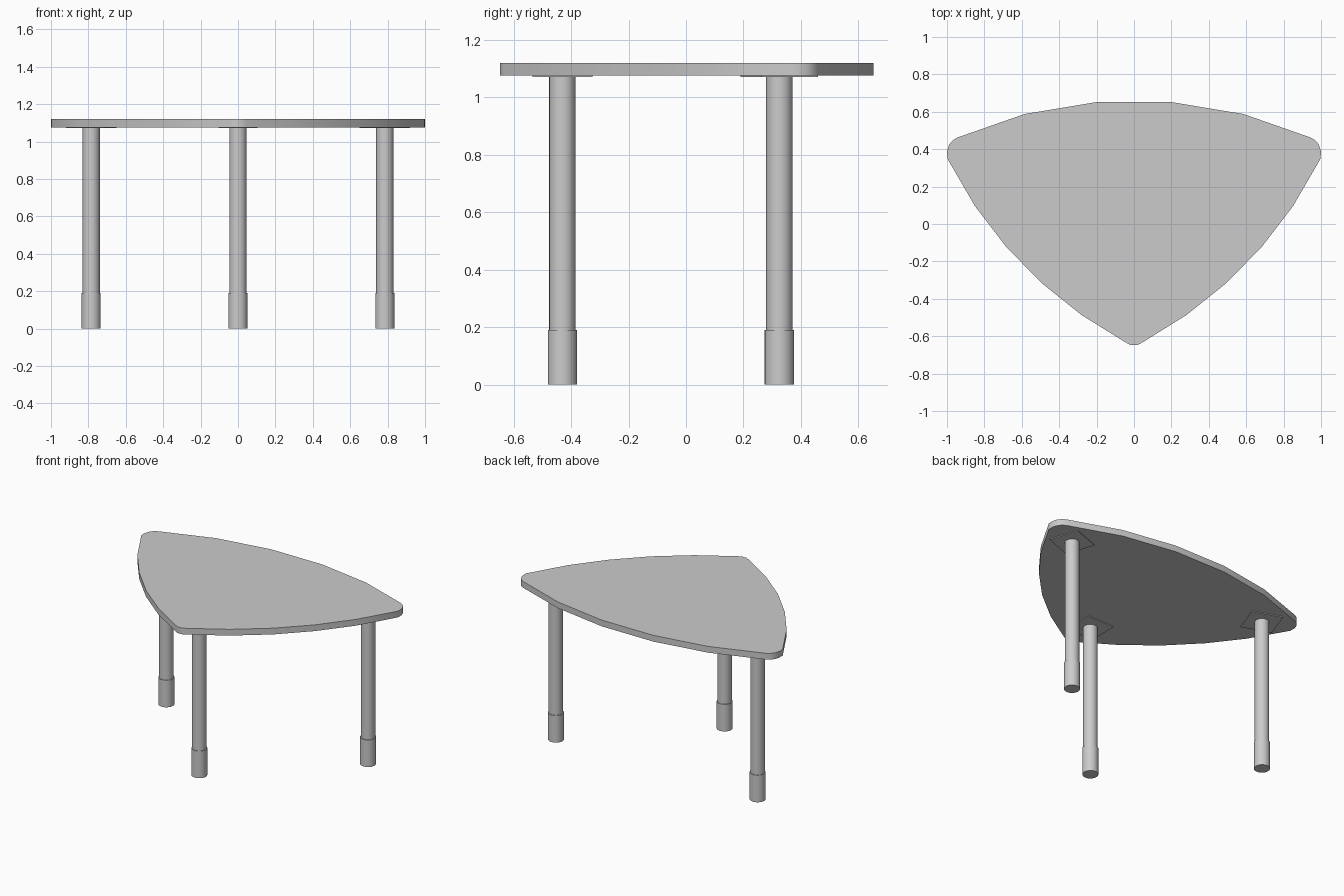
import bpy, bmesh, math

if "Cube" in bpy.data.objects:
    bpy.data.objects.remove(bpy.data.objects["Cube"])

TOP_Z, UNDER_Z, PLATE_Z = 1.12, 1.076, 1.071
FOOT_H = 0.19


def smooth(obj, angle):
    bpy.ops.object.select_all(action='DESELECT')
    obj.select_set(True)
    bpy.context.view_layer.objects.active = obj
    bpy.ops.object.shade_smooth_by_angle(angle=math.radians(angle))


def cylinder(name, x, y, z0, z1, r):
    bpy.ops.mesh.primitive_cylinder_add(vertices=32, radius=r, depth=z1 - z0,
                                        location=(x, y, (z0 + z1) / 2))
    obj = bpy.context.object
    obj.name = name
    smooth(obj, 40)


# Table top: rounded triangle, right half of the outline mirrored
half = [(0.2, 0.652), (0.585, 0.588), (0.945, 0.462), (0.97, 0.447),
        (0.988, 0.424), (0.999, 0.39), (0.998, 0.35), (0.85, 0.095),
        (0.685, -0.12), (0.495, -0.315), (0.28, -0.487), (0.045, -0.633),
        (0.018, -0.647)]
outline = half + [(-x, y) for x, y in reversed(half)]
mesh = bpy.data.meshes.new("table_top")
bm = bmesh.new()
face = bm.faces.new([bm.verts.new((x, y, UNDER_Z)) for x, y in outline])
ext = bmesh.ops.extrude_face_region(bm, geom=[face])
for v in ext["geom"]:
    if isinstance(v, bmesh.types.BMVert):
        v.co.z = TOP_Z
bmesh.ops.recalc_face_normals(bm, faces=bm.faces)
bm.to_mesh(mesh)
bm.free()
top = bpy.data.objects.new("table_top", mesh)
bpy.context.collection.objects.link(top)
smooth(top, 30)

# Legs, each with a wider foot sleeve and a thin square mounting plate
for name, x, y, turn in (("front", 0, -0.43, 0),
                         ("back_left", -0.785, 0.325, -20),
                         ("back_right", 0.785, 0.325, 20)):
    cylinder(name + "_leg", x, y, FOOT_H, UNDER_Z, 0.046)
    cylinder(name + "_foot", x, y, 0, FOOT_H, 0.051)
    bpy.ops.mesh.primitive_cube_add(size=1, location=(x, y, (PLATE_Z + UNDER_Z) / 2),
                                    rotation=(0, 0, math.radians(turn)))
    plate = bpy.context.object
    plate.name = name + "_plate"
    plate.scale = (0.21, 0.21, UNDER_Z - PLATE_Z)
